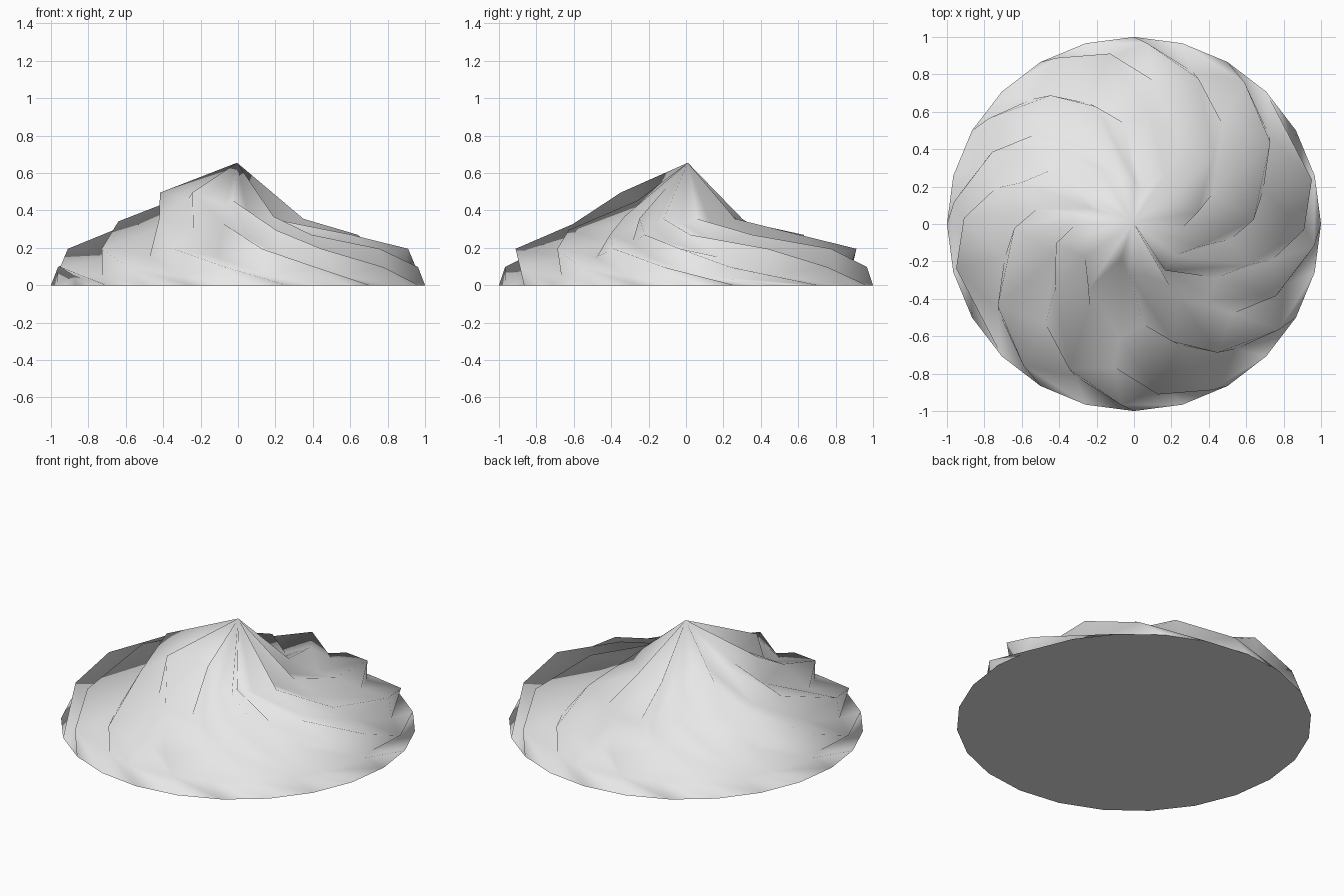
import bpy, bmesh
from math import cos, sin, radians

cube = bpy.data.objects.get("Cube")
if cube:
    bpy.data.objects.remove(cube, do_unlink=True)

RIDGES = 12


def lean(angle):
    """How far a direction points to the fuller, higher side of the swirl."""
    return max(0.0, cos(radians(angle - 215)))


def polar(radius, angle, z):
    return (radius * cos(radians(angle)), radius * sin(radians(angle)), z)


# Each ring: ridge angles, ridge radii, height, extra height on the fuller side,
# groove radius factor, groove depth. Short lists repeat after half a turn.
rings = [
    ([45, 75, 105, 135, 165, 195], [1.0], 0.0, 0.0, 1.0, 0.0),
    ([14, 52, 86, 115, 144, 173], [.98, .96, .97, .98, .96, .97], .097, 0.0, .90, .045),
    ([-2, 31, 66, 98, 123, 153], [.91, .85, .85, .92, .82, .85], .195, 0.0, .84, .045),
    ([-20, 2, 40, 83, 108, 134], [.645, .64, .55, .61, .66, .565], .27, .085, .82, .045),
    ([-56, -19, 10, 58, 90, 122, 150, 170, 194, 235, 264, 300],
     [.3, .37, .345, .31, .24, .355, .38, .325, .43, .425, .26, .38], .355, .15, .75, .03),
]


def ring_points(angles, radii, z, rise, factor, depth):
    n = len(angles)
    full = [angles[i % n] + 180 * (i // n) for i in range(RIDGES)]
    points = []
    for i, a in enumerate(full):
        before = full[i - 1] - (360 if i == 0 else 0)
        mid = (a + before) / 2
        r = radii[i % len(radii)]
        h = z + rise * lean(a)
        points.append(polar(r * factor, mid, h - depth))   # groove
        points.append(polar(r, a, h))                      # ridge
    return points


# Twisted body with sharp ridges
bm = bmesh.new()
loops = [[bm.verts.new(p) for p in ring_points(*ring)] for ring in rings]
count = RIDGES * 2
for low, high in zip(loops, loops[1:]):
    for i in range(count):
        j = (i + 1) % count
        bm.faces.new((low[i], low[j], high[j], high[i]))

# Pointed tip
tip = bm.verts.new((-0.005, 0.01, 0.655))
for i in range(count):
    bm.faces.new((loops[-1][i], loops[-1][(i + 1) % count], tip))

# Flat underside with a hard rim
bottom = bm.faces.new(list(reversed(loops[0])))
for face in bm.faces:
    face.smooth = face is not bottom
for edge in bottom.edges:
    edge.smooth = False

mesh = bpy.data.meshes.new("cream_swirl")
bm.to_mesh(mesh)
bm.free()
swirl = bpy.data.objects.new("cream_swirl", mesh)
bpy.context.collection.objects.link(swirl)

# Pale cream colour
color = (0.8, 0.8, 0.8, 1.0)
cream = bpy.data.materials.new("pale_grey")
cream.use_nodes = True
cream.diffuse_color = color
cream.node_tree.nodes["Principled BSDF"].inputs["Base Color"].default_value = color
mesh.materials.append(cream)
